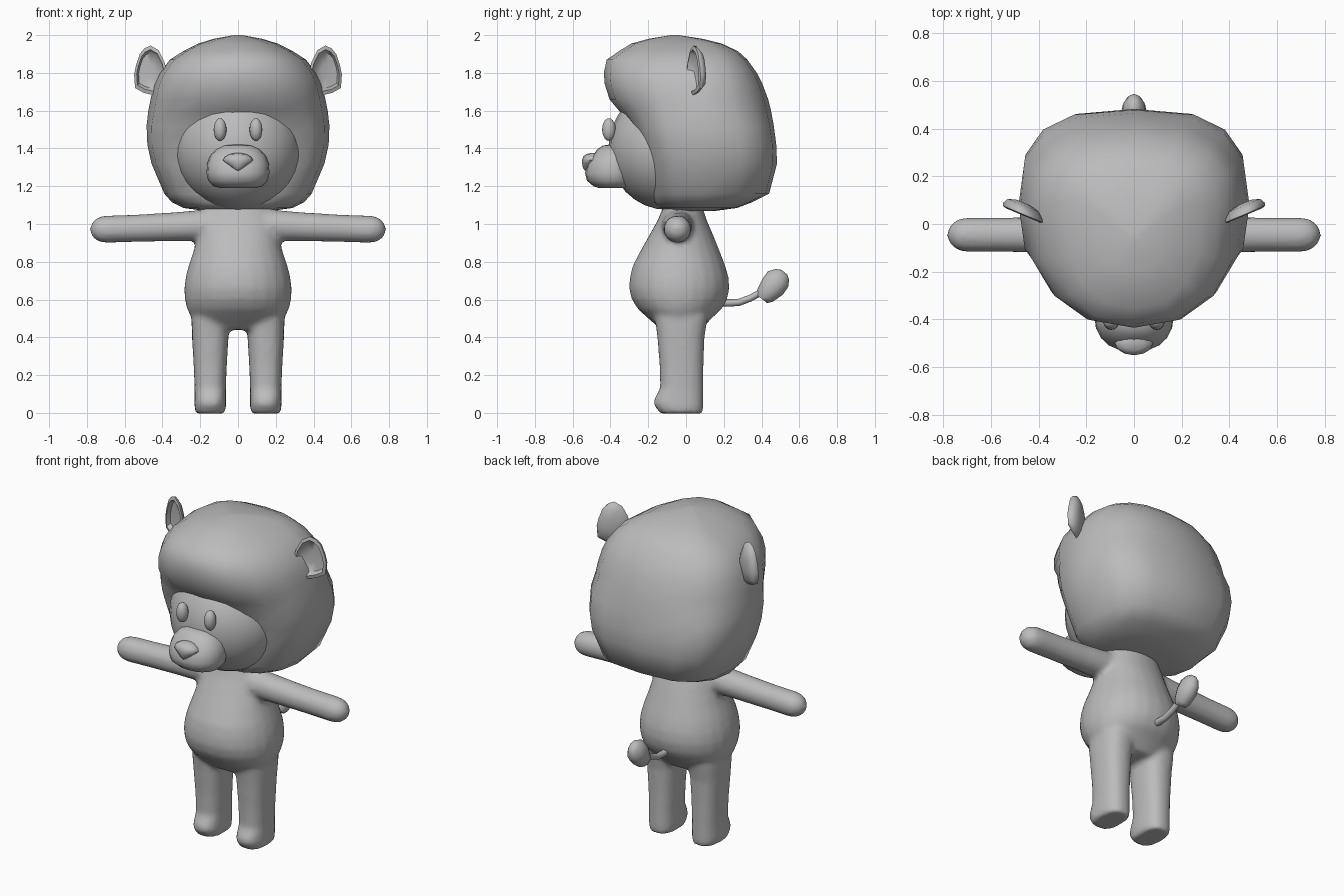
import bpy, bmesh, math
from mathutils import Vector, Matrix

if "Cube" in bpy.data.objects:
    bpy.data.objects.remove(bpy.data.objects["Cube"])

grey = bpy.data.materials.new("plain_grey")
grey.diffuse_color = (0.5, 0.5, 0.5, 1)
grey.use_nodes = True
grey.node_tree.nodes["Principled BSDF"].inputs["Base Color"].default_value = grey.diffuse_color


def finish(name, bm, angle=60):
    bmesh.ops.recalc_face_normals(bm, faces=bm.faces)
    me = bpy.data.meshes.new(name)
    bm.to_mesh(me)
    bm.free()
    ob = bpy.data.objects.new(name, me)
    bpy.context.collection.objects.link(ob)
    me.materials.append(grey)
    bpy.ops.object.select_all(action='DESELECT')
    ob.select_set(True)
    bpy.context.view_layer.objects.active = ob
    bpy.ops.object.shade_smooth_by_angle(angle=math.radians(angle))
    return ob


def skin(bm, rings, caps=True):
    """Join rings of points with quads and close both ends."""
    loops = [[bm.verts.new(p) for p in r] for r in rings]
    n = len(loops[0])
    for a, b in zip(loops, loops[1:]):
        for i in range(n):
            j = (i + 1) % n
            bm.faces.new((a[i], a[j], b[j], b[i]))
    if caps:
        for loop in (loops[0], loops[-1]):
            bm.faces.new(loop)


def loft(bm, rows, yc, n=16, e=2.0, x=0.0):
    """Rows are (z, half width, front y, back y[, exponent])."""
    rings = []
    for row in rows:
        z, hw, f, b = row[:4]
        p = 2 / (row[4] if len(row) > 4 else e)
        mid = min(max(yc, f * 0.8 + b * 0.2), f * 0.2 + b * 0.8)
        ring = []
        for i in range(n):
            a = 2 * math.pi * i / n
            s, c = math.sin(a), math.cos(a)
            sx = math.copysign(abs(s) ** p, s)
            cy = abs(c) ** p
            ring.append((x + hw * sx, mid + cy * ((f - mid) if c > 0 else (b - mid)), z))
        rings.append(ring)
    skin(bm, rings)


def ball(name, loc, size, seg=16, rows=10, tilt=0.0):
    bm = bmesh.new()
    bmesh.ops.create_uvsphere(bm, u_segments=seg, v_segments=rows, radius=1)
    m = Matrix.Translation(loc) @ Matrix.Rotation(tilt, 4, 'X') @ Matrix.Diagonal((*size, 1))
    bm.transform(m)
    return finish(name, bm)


def tube(bm, pts, n=12):
    """Tube through (x, y, z, radius) points."""
    rings = []
    for i, p in enumerate(pts):
        a, b = pts[max(i - 1, 0)], pts[min(i + 1, len(pts) - 1)]
        d = (Vector(b[:3]) - Vector(a[:3])).normalized()
        u = d.cross(Vector((0, 0, 1))).normalized()
        v = u.cross(d)
        rings.append([Vector(p[:3]) + p[3] * (math.cos(t) * u + math.sin(t) * v)
                      for t in (2 * math.pi * k / n for k in range(n))])
    skin(bm, rings)


# Mane: big rounded hood with an overhanging fringe
bm = bmesh.new()
loft(bm, [(1.07, .18, -.08, .16), (1.085, .29, -.15, .27), (1.115, .35, -.18, .35),
          (1.16, .39, -.185, .44, 3), (1.32, .458, -.21, .482, 3), (1.42, .48, -.24, .478, 3),
          (1.52, .484, -.29, .465, 2.8), (1.60, .475, -.355, .45), (1.66, .463, -.405, .435),
          (1.74, .443, -.43, .405), (1.80, .415, -.435, .375), (1.87, .36, -.42, .325),
          (1.915, .29, -.355, .275), (1.955, .21, -.29, .19), (1.98, .13, -.2, .09),
          (2.0, .02, -.08, -.04)], yc=.08, e=2.4)
finish("mane", bm)

# Head, eyes and muzzle
ball("head", (0, -.10, 1.40), (.335, .31, .325), 24, 16)
for s in (-1, 1):
    ball("eye", (s * .095, -.408, 1.5), (.034, .036, .06))
bm = bmesh.new()
loft(bm, [(1.19, .09, -.46, -.3), (1.20, .13, -.49, -.28), (1.23, .158, -.525, -.28),
          (1.27, .167, -.535, -.28), (1.32, .163, -.52, -.28), (1.36, .148, -.495, -.28),
          (1.395, .115, -.47, -.28), (1.415, .075, -.44, -.28), (1.422, .02, -.40, -.3)],
     yc=-.38, n=20, e=2.3)
finish("muzzle", bm)

# Nose: rounded wedge, wide above and narrow below
bm = bmesh.new()
loft(bm, [(1.283, .012, -.535, -.5), (1.295, .03, -.545, -.48), (1.32, .064, -.55, -.46),
          (1.338, .08, -.55, -.45), (1.355, .07, -.545, -.45), (1.37, .045, -.53, -.45),
          (1.376, .015, -.50, -.46)], yc=-.5, n=12)
finish("nose", bm)

# Ears: dished plates facing forward
rim = [(.375, 1.80), (.39, 1.86), (.42, 1.92), (.463, 1.945), (.495, 1.93), (.52, 1.90),
       (.54, 1.84), (.55, 1.79), (.545, 1.72), (.50, 1.695), (.44, 1.68), (.40, 1.74)]
for s in (-1, 1):
    bm = bmesh.new()
    rings = []
    for k, dy in ((.3, .035), (.72, .03), (.84, .0), (1, .005), (.97, .02), (.75, .043), (.3, .055)):
        ring = []
        for x, z in rim:
            px, pz = .465 + (x - .465) * k, 1.81 + (z - 1.81) * k
            ring.append((s * px, .0 + (px - .38) * .42 + dy, pz))
        rings.append(ring)
    skin(bm, rings)
    finish("ear", bm)

# Body: torso, arms and legs melted into one soft skin
bm = bmesh.new()
loft(bm, [(.44, .17, -.13, .08), (.50, .245, -.20, .135), (.55, .27, -.255, .19),
          (.60, .282, -.287, .218), (.66, .285, -.302, .23), (.72, .277, -.297, .225),
          (.78, .262, -.282, .208), (.86, .235, -.24, .177), (.94, .214, -.195, .145),
          (1.02, .20, -.15, .11), (1.08, .18, -.125, .09), (1.14, .15, -.11, .08)], yc=-.04, n=24, e=2.1)
for s in (-1, 1):
    tube(bm, [(s * x, -.045, z, r) for x, z, r in
              ((.08, .99, .09), (.20, .992, .083), (.35, .985, .077), (.55, .977, .073),
               (.70, .972, .073), (.735, .971, .067), (.762, .97, .05), (.778, .97, .027),
               (.784, .97, .008))], 16)
    loft(bm, [(-.004, .075, -.135, .088), (.02, .083, -.155, .092), (.05, .084, -.175, .092),
              (.08, .083, -.165, .092), (.13, .083, -.137, .092), (.25, .088, -.14, .093),
              (.40, .097, -.152, .098), (.50, .10, -.165, .115), (.58, .09, -.16, .12)],
         yc=-.03, n=20, e=2.5, x=s * .147)
body = finish("body", bm)
mod = body.modifiers.new("melt", 'REMESH')
mod.mode = 'VOXEL'
mod.voxel_size = .016
mod.use_smooth_shade = True
mod = body.modifiers.new("soften", 'SMOOTH')
mod.factor = .5
mod.iterations = 5

# Tail with a leaf-shaped tuft
bm = bmesh.new()
tube(bm, [(0, .15, .59, .022), (0, .22, .582, .02), (0, .28, .585, .019),
          (0, .34, .607, .018), (0, .40, .64, .018)], 8)
finish("tail", bm)
bm = bmesh.new()
loft(bm, [(-.085, .03, -.04, .03), (-.06, .045, -.055, .05), (.0, .055, -.068, .068),
          (.05, .048, -.07, .066), (.085, .03, -.045, .045), (.10, .012, -.02, .02)], yc=0, n=10)
bm.transform(Matrix.Translation((0, .458, .667)) @ Matrix.Rotation(math.radians(-38), 4, 'X'))
finish("tail_tuft", bm)
